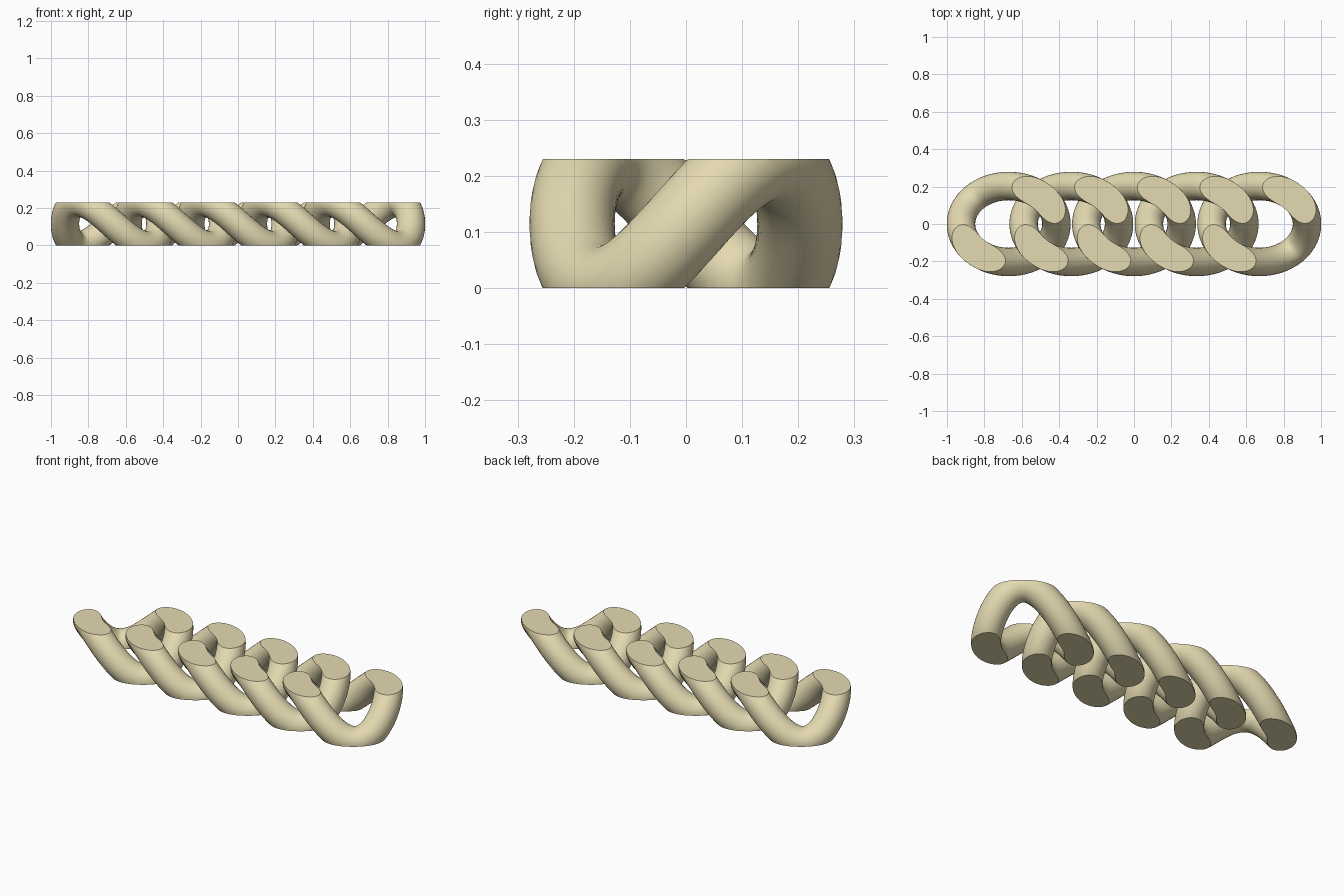
import bpy, bmesh, math
from mathutils import Vector

if "Cube" in bpy.data.objects:
    bpy.data.objects.remove(bpy.data.objects["Cube"])

A, B, LIFT, R = 0.255, 0.203, 0.114, 0.076   # link half length, half width, wave height, tube radius
HALF, PITCH = 0.115, 0.335                   # half thickness after flattening, link spacing
SEG, SIDES = 120, 32


def link_mesh():
    bm = bmesh.new()
    rings = []
    # Tube swept along a wavy oval
    for i in range(SEG):
        t = 2 * math.pi * i / SEG
        c = Vector((A * math.cos(t), B * math.sin(t), LIFT * math.sin(2 * t)))
        tan = Vector((-A * math.sin(t), B * math.cos(t), 2 * LIFT * math.cos(2 * t))).normalized()
        out = Vector((B * math.cos(t), A * math.sin(t), 0)).normalized()
        up = out.cross(tan).normalized()
        ring = []
        for j in range(SIDES):
            p = 2 * math.pi * j / SIDES
            ring.append(bm.verts.new(c + R * (math.cos(p) * out + math.sin(p) * up)))
        rings.append(ring)
    for i in range(SEG):
        r0, r1 = rings[i], rings[(i + 1) % SEG]
        for j in range(SIDES):
            k = (j + 1) % SIDES
            bm.faces.new((r0[j], r1[j], r1[k], r0[k]))
    # Flat ground faces on top and bottom
    for s in (1, -1):
        bmesh.ops.bisect_plane(bm, geom=bm.verts[:] + bm.edges[:] + bm.faces[:],
                               plane_co=(0, 0, s * HALF), plane_no=(0, 0, s), clear_outer=True)
        rim = [e for e in bm.edges if e.is_boundary]
        bmesh.ops.holes_fill(bm, edges=rim, sides=0)
    bmesh.ops.recalc_face_normals(bm, faces=bm.faces[:])
    me = bpy.data.meshes.new("chain_link")
    bm.to_mesh(me)
    bm.free()
    return me


mat = bpy.data.materials.new("pale_gold")
mat.diffuse_color = (0.78, 0.70, 0.44, 1)
mat.use_nodes = True
mat.node_tree.nodes["Principled BSDF"].inputs["Base Color"].default_value = mat.diffuse_color
mesh = link_mesh()
mesh.materials.append(mat)

# Row of interlocked links
for n in range(5):
    ob = bpy.data.objects.new(f"chain_link_{n + 1}", mesh)
    ob.location = ((n - 2) * PITCH, 0, HALF)
    bpy.context.collection.objects.link(ob)

bpy.context.view_layer.objects.active = ob
ob.select_set(True)
bpy.ops.object.shade_smooth_by_angle(angle=math.radians(30))
